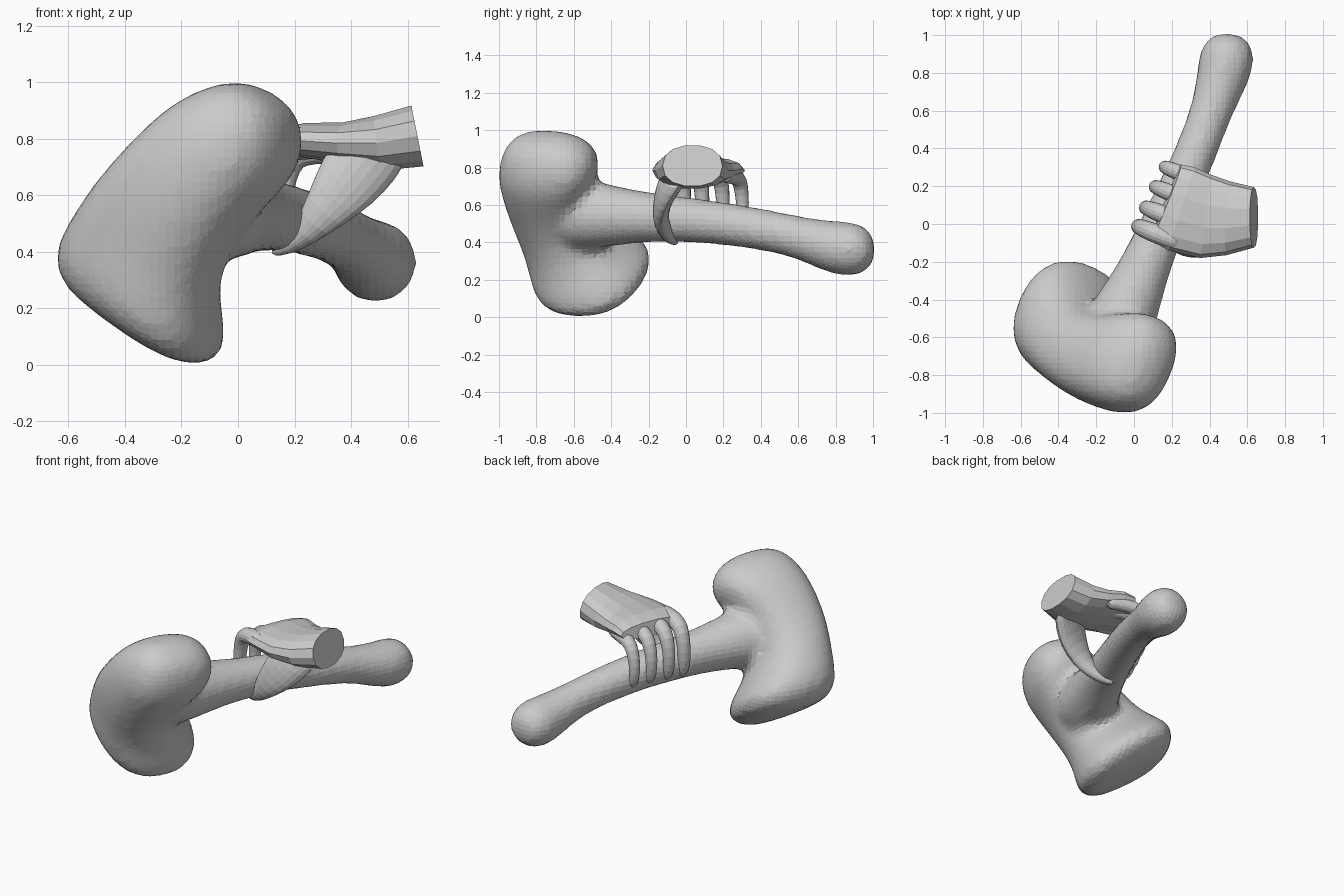
import bpy, math, bmesh
from mathutils import Vector as V

if "Cube" in bpy.data.objects:
    bpy.data.objects.remove(bpy.data.objects["Cube"])


def loft(name, rings, n=12, power=2.0, subdiv=1):
    """Skin rings of (centre, half width vector, half height vector)."""
    verts, faces = [], []
    for c, w, h in rings:
        for i in range(n):
            a = 2 * math.pi * i / n
            ca, sa = math.cos(a), math.sin(a)
            p = math.copysign(abs(ca) ** (2 / power), ca)
            q = math.copysign(abs(sa) ** (2 / power), sa)
            verts.append(V(c) + V(w) * p + V(h) * q)
    m = len(rings)
    for r in range(m - 1):
        for i in range(n):
            j = (i + 1) % n
            faces.append((r * n + i, r * n + j, (r + 1) * n + j, (r + 1) * n + i))
    faces.append(tuple(reversed(range(n))))
    faces.append(tuple(range((m - 1) * n, m * n)))
    me = bpy.data.meshes.new(name)
    me.from_pydata(verts, [], faces)
    ob = bpy.data.objects.new(name, me)
    bpy.context.collection.objects.link(ob)
    bm = bmesh.new()
    bm.from_mesh(me)
    bmesh.ops.recalc_face_normals(bm, faces=bm.faces)
    bm.to_mesh(me)
    bm.free()
    if subdiv:
        mod = ob.modifiers.new("Soften", 'SUBSURF')
        mod.levels = mod.render_levels = subdiv
    return ob


def tube(name, pts, radii, side, n=10):
    """Round limb along points; side is a rough width direction."""
    pts = [V(p) for p in pts]
    rings = []
    for i, p in enumerate(pts):
        t = (pts[min(i + 1, len(pts) - 1)] - pts[max(i - 1, 0)]).normalized()
        w = (V(side) - t * V(side).dot(t)).normalized()
        rings.append((p, w * radii[i], t.cross(w) * radii[i]))
    return loft(name, rings, n)


# Head: bean-shaped block, sections along its slanted long axis
C = V((-0.2, -0.62, 0.5))
D = V((0.39, 0.92, -0.05))
A = V((-0.51, 0.21, -0.83))
B = V((0.76, -0.32, -0.55))
sections = [  # along axis, width min/max, depth min/max
    (-.575, -.01, .08, -.11, .04),
    (-.55, -.09, .15, -.21, .16),
    (-.47, -.17, .22, -.28, .25),
    (-.36, -.23, .26, -.32, .25),
    (-.25, -.26, .25, -.33, .19),
    (-.10, -.29, .23, -.33, .15),
    (.05, -.32, .23, -.31, .16),
    (.17, -.34, .26, -.29, .26),
    (.27, -.36, .32, -.28, .38),
    (.36, -.34, .355, -.26, .37),
    (.425, -.26, .29, -.18, .24),
    (.43, -.10, .12, -.06, .11),
]
head = loft("hammer",
            [(C + A * a + B * (b0 + b1) / 2 + D * (d0 + d1) / 2,
              B * (b1 - b0) / 2, D * (d1 - d0) / 2) for a, b0, b1, d0, d1 in sections],
            n=16, power=2.4)

# Handle: flares into the head, swells into an end knob
handle = tube("handle",
              [(-.15, -.68, .54), (-.06, -.5, .55), (0, -.36, .54), (.07, -.2, .535),
               (.13, -.06, .525), (.22, .14, .51), (.33, .38, .475), (.41, .6, .43),
               (.465, .76, .38), (.49, .87, .362), (.507, .96, .36), (.512, 1.0, .36),
               (.513, 1.008, .36)],
              [.2, .19, .16, .137, .127, .119, .114, .112, .14, .156, .13, .07, .02],
              (1, 0, 0), n=14)

# Fuse head and handle into one blended solid
with bpy.context.temp_override(active_object=head, object=head,
                               selected_objects=[head, handle],
                               selected_editable_objects=[head, handle]):
    bpy.ops.object.join()
rm = head.modifiers.new("Fuse", 'REMESH')
rm.mode, rm.voxel_size = 'VOXEL', 0.03
sm = head.modifiers.new("Blend", 'SMOOTH')
sm.factor, sm.iterations = 0.5, 4

# Wrist and back of the hand, cut flat at the wrist
loft("wrist_and_palm", [
    ((.635, .035, .81), (0, .16, 0), (-.022, 0, .11)),
    ((.5, .03, .785), (.01, .195, 0), (-.015, 0, .098)),
    ((.38, .04, .785), (.03, .22, 0), (0, 0, .075)),
    ((.25, .08, .795), (.07, .22, 0), (0, 0, .062)),
    ((.17, .115, .785), (.08, .2, 0), (.01, 0, .045)),
], n=14, power=2.3, subdiv=0)

# Thumb: broad web narrowing to a tip under the handle
web = V((.75, 0, -.65))
thin = V((.2, .95, .25))
loft("thumb", [
    (V(c), web * w, thin * t) for c, w, t in [
        ((.52, -.02, .80), .12, .09), ((.46, -.07, .745), .14, .085),
        ((.39, -.12, .65), .13, .06), ((.31, -.14, .55), .088, .048),
        ((.24, -.12, .465), .052, .04), ((.165, -.075, .41), .03, .032),
        ((.12, -.05, .392), .013, .016)]
], n=10)

# Four fingers curling over the far side of the handle
left = V((-.92, .37, 0))
curl = [(-.14, .27), (-.03, .272), (.06, .262), (.105, .215), (.132, .10),
        (.125, 0), (.10, -.06), (.09, -.075)]
for k, (x, y, z) in enumerate([(.14, -.06, .525), (.18, .04, .52), (.23, .15, .51), (.28, .255, .495)]):
    s = 1 - .05 * k
    tube("finger_%d" % (k + 1),
         [V((x, y, z)) + left * l + V((0, 0, h * s + .01 * k)) for l, h in curl],
         [r * s for r in (.05, .056, .056, .05, .044, .04, .03, .012)],
         (.37, .92, 0), n=8)
